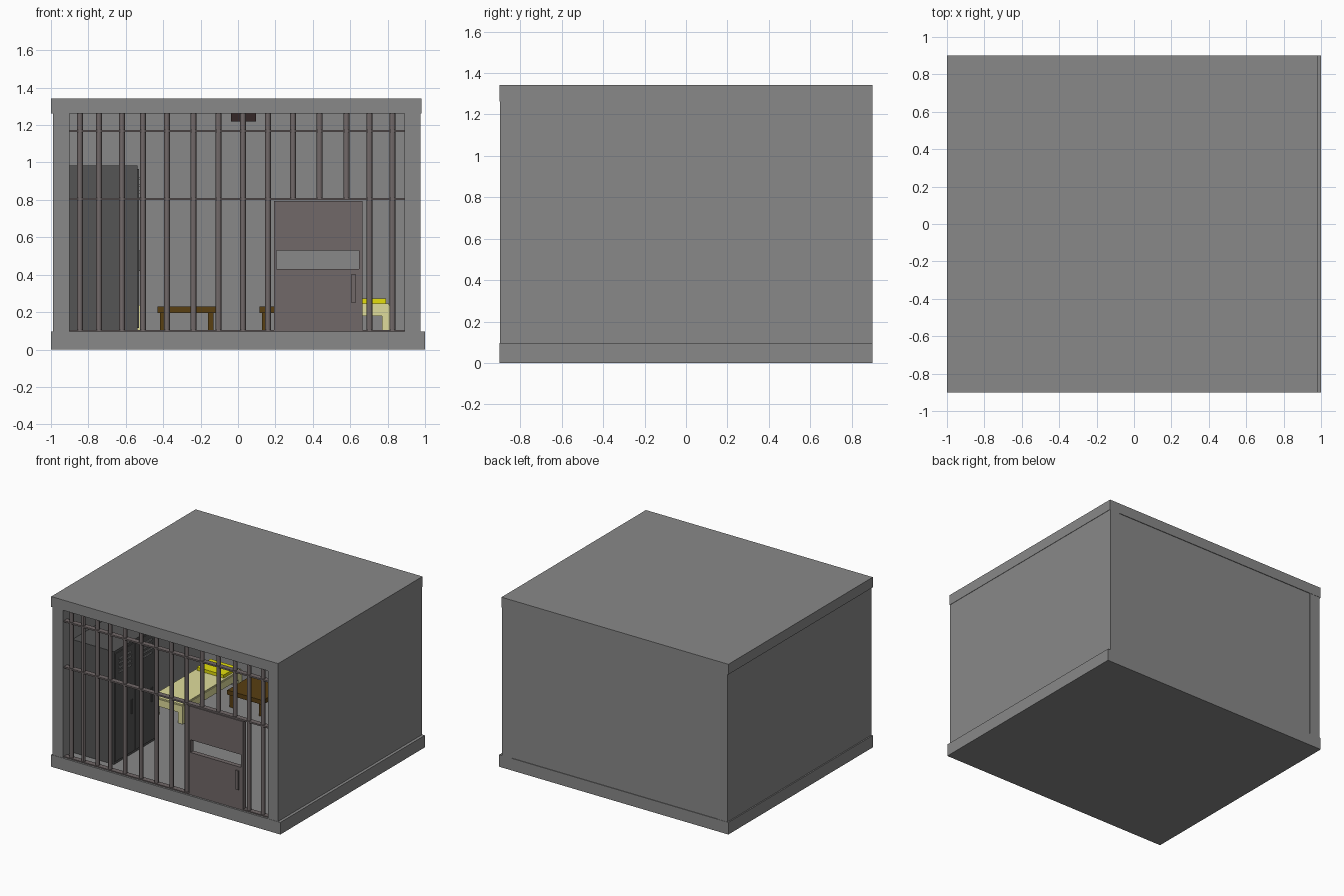
import bpy
from math import pi

if "Cube" in bpy.data.objects:
    bpy.data.objects.remove(bpy.data.objects["Cube"])


def material(name, rgb):
    m = bpy.data.materials.new(name)
    m.diffuse_color = (*rgb, 1)
    m.use_nodes = True
    m.node_tree.nodes["Principled BSDF"].inputs["Base Color"].default_value = m.diffuse_color
    return m


CONCRETE = material("concrete", (0.25, 0.25, 0.25))
STEEL = material("steel", (0.165, 0.14, 0.14))
DARK = material("dark_grey", (0.09, 0.09, 0.09))
WOOD = material("wood", (0.10, 0.05, 0.006))
CREAM = material("cream", (0.74, 0.72, 0.33))
YELLOW = material("yellow", (0.78, 0.74, 0.004))
LAMP = material("lamp_brown", (0.035, 0.02, 0.02))


def box(name, x, y, z, mat):
    """Box from (min, max) ranges."""
    bpy.ops.mesh.primitive_cube_add(size=1, location=[sum(r) / 2 for r in (x, y, z)])
    ob = bpy.context.object
    ob.name = name
    ob.scale = [r[1] - r[0] for r in (x, y, z)]
    bpy.ops.object.transform_apply(location=False, rotation=False, scale=True)
    ob.data.materials.append(mat)
    return ob


def rod(name, loc, radius, length):
    bpy.ops.mesh.primitive_cylinder_add(vertices=12, radius=radius, depth=length, location=loc)
    ob = bpy.context.object
    ob.name = name
    ob.data.materials.append(STEEL)
    bpy.ops.object.shade_smooth_by_angle()
    return ob


def legs(name, x, y, z, w, mat):
    for lx in ((x[0], x[0] + w), (x[1] - w, x[1])):
        for ly in ((y[0], y[0] + w), (y[1] - w, y[1])):
            box(name, lx, ly, z, mat)


FLOOR, CEIL = 0.095, 1.262

# Room shell
box("floor_slab", (-1, 1), (-0.9, 0.9), (0, FLOOR), CONCRETE)
box("roof_slab", (-1, 0.98), (-0.9, 0.9), (CEIL, 1.343), CONCRETE)
box("left_wall", (-0.99, -0.9), (-0.898, 0.898), (FLOOR, CEIL), CONCRETE)
box("right_wall", (0.89, 0.977), (-0.898, 0.9), (FLOOR, CEIL), CONCRETE)
box("back_wall", (-0.9, 0.89), (0.81, 0.895), (FLOOR, CEIL), CONCRETE)

# Front bars, shortened above the door
BAR_Y = -0.865
for x in (-0.845, -0.743, -0.62, -0.508, -0.38, -0.238, -0.104, 0.027, 0.16,
          0.294, 0.436, 0.58, 0.703, 0.826):
    low = 0.80 if 0.19 < x < 0.66 else FLOOR
    rod("vertical_bar", (x, BAR_Y, (low + CEIL) / 2), 0.016, CEIL - low)
# Flat cross rails and a thin floor rail
for z in (1.168, 0.805, FLOOR + 0.002):
    box("cross_rail", (-0.9, 0.89), (BAR_Y - 0.02, BAR_Y + 0.02), (z - 0.006, z + 0.006), STEEL)

# Door with a pass-through slot
door = box("cell_door", (0.192, 0.665), (-0.887, -0.85), (0.103, 0.795), STEEL)
slot = box("slot_cutter", (0.207, 0.648), (-1, -0.7), (0.43, 0.53), STEEL)
slot.hide_render = True
cut = door.modifiers.new("slot", "BOOLEAN")
cut.operation = "DIFFERENCE"
cut.solver = "EXACT"
cut.object = slot
bpy.context.view_layer.objects.active = door
bpy.ops.object.modifier_apply(modifier="slot")
bpy.data.objects.remove(slot)
box("door_handle", (0.605, 0.63), (-0.897, -0.887), (0.25, 0.40), STEEL)

# Locker with two vented doors facing into the room
box("locker_body", (-0.9, -0.537), (-0.78, -0.27), (FLOOR, 0.985), DARK)
for y0 in (-0.77, -0.52):
    y1 = y0 + 0.24
    box("locker_door", (-0.54, -0.53), (y0, y1), (0.115, 0.965), DARK)
    for i in range(4):
        z = 0.80 + i * 0.035
        box("locker_vent", (-0.53, -0.524), (y0 + 0.04, y1 - 0.04), (z, z + 0.014), CONCRETE)
    box("locker_handle", (-0.53, -0.524), (y1 - 0.05, y1 - 0.03), (0.42, 0.53), DARK)

# A bed and a bench on each side
for bed, bench in (((-0.80, -0.525), (-0.43, -0.12)), ((0.54, 0.812), (0.115, 0.425))):
    y = (0.06, 0.80)
    box("bed_frame", bed, y, (0.18, 0.237), CREAM)
    box("mattress", (bed[0] + 0.005, bed[1] - 0.005), (y[0] + 0.005, y[1] - 0.005),
        (0.237, 0.247), CREAM)
    legs("bed_leg", bed, y, (FLOOR, 0.18), 0.042, CREAM)
    box("pillow", (bed[0] + 0.02, bed[1] - 0.02), (0.60, 0.77), (0.247, 0.272), YELLOW)

    y = (0.48, 0.79)
    box("bench_top", bench, y, (0.195, 0.23), WOOD)
    legs("bench_leg", (bench[0] + 0.012, bench[1] - 0.012), (y[0] + 0.012, y[1] - 0.012),
         (FLOOR, 0.195), 0.028, WOOD)

# Ceiling lamp
box("ceiling_lamp", (-0.037, 0.097), (-0.067, 0.067), (1.22, CEIL), LAMP)
